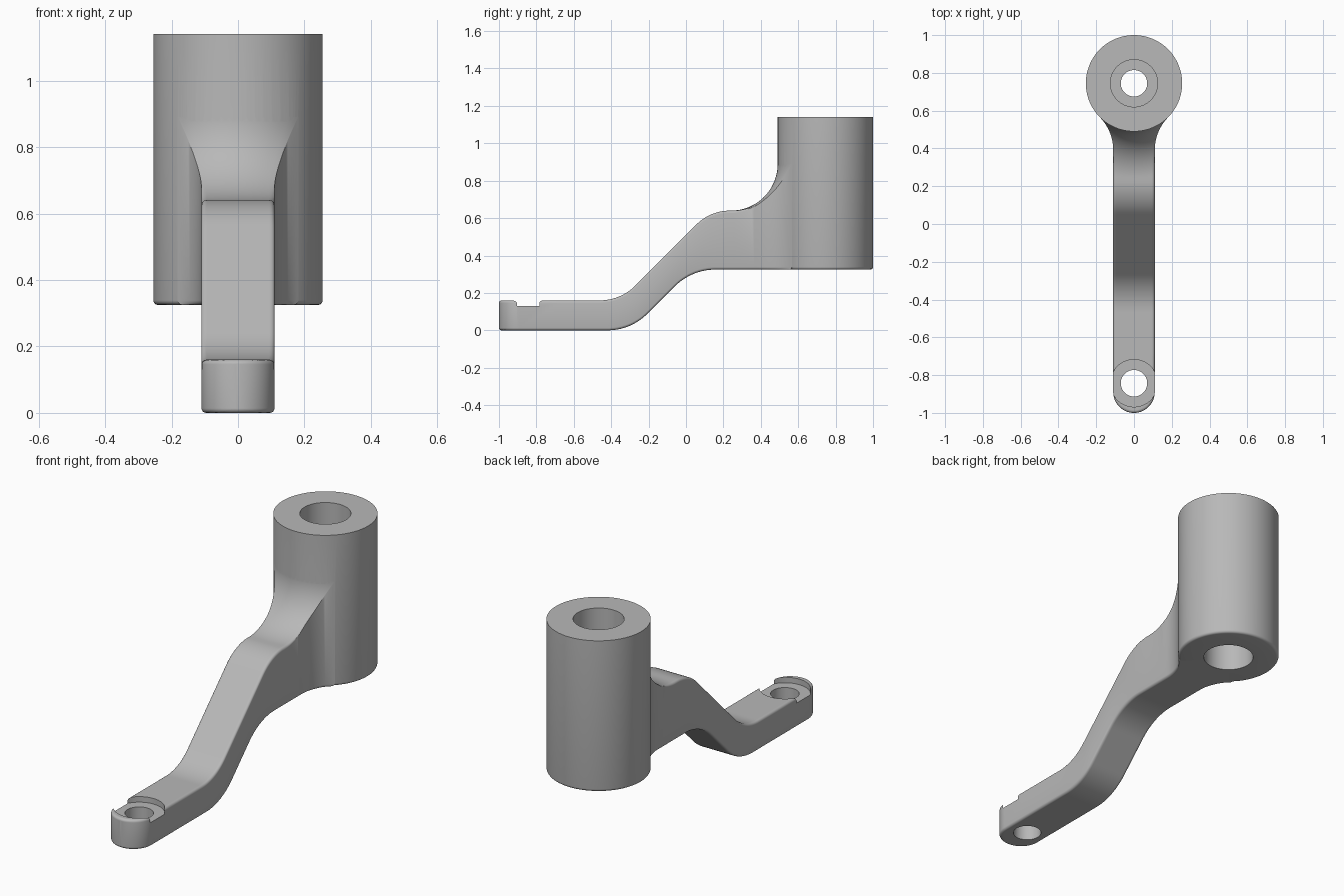
import bpy, bmesh
from math import sin, cos, sqrt, pi, tan, atan2, acos, hypot
from mathutils import Matrix

cube = bpy.data.objects.get("Cube")
if cube:
    bpy.data.objects.remove(cube, do_unlink=True)

# Main dimensions
BOSS_Y, BOSS_R, BOSS_LOW, BOSS_TOP = 0.745, 0.255, 0.325, 1.14
ARM_W, TIP_Y, EYE_Y = 0.11, -0.89, -0.843
BORE_R, HOLE_R = 0.125, 0.07
FILLET, EDGE = 0.25, 0.014
REACH = BOSS_R + FILLET

grey = bpy.data.materials.new("plain grey")
grey.use_nodes = True
COLOUR = (0.48, 0.48, 0.48, 1)
grey.diffuse_color = COLOUR
grey.node_tree.nodes["Principled BSDF"].inputs["Base Color"].default_value = COLOUR


def make_object(name, bm):
    bmesh.ops.recalc_face_normals(bm, faces=bm.faces)
    mesh = bpy.data.meshes.new(name)
    bm.to_mesh(mesh)
    bm.free()
    mesh.materials.append(grey)
    ob = bpy.data.objects.new(name, mesh)
    bpy.context.scene.collection.objects.link(ob)
    return ob


def bridge(bm, rings):
    for a, b in zip(rings, rings[1:]):
        n = len(a)
        for i in range(n):
            bm.faces.new((a[i], a[(i + 1) % n], b[(i + 1) % n], b[i]))


def lathe(name, profile, y, steps=128):
    bm = bmesh.new()
    rings = []
    for k in range(steps):
        t = 2 * pi * k / steps
        rings.append([bm.verts.new((r * cos(t), y + r * sin(t), z)) for r, z in profile])
    bridge(bm, rings + rings[:1])
    return make_object(name, bm)


def ramp(y, low, high, offset, r_low, r_high):
    """Height of a 45 degree ramp blended into two level runs."""
    y0, y1 = low - offset, high - offset
    t0, t1 = r_low * tan(pi / 8), r_high * tan(pi / 8)
    if y < y0 - t0:
        return low
    if y < y0 + t0 * sqrt(0.5):
        return low + r_low - sqrt(r_low**2 - (y - y0 + t0)**2)
    if y < y1 - t1 * sqrt(0.5):
        return y + offset
    if y < y1 + t1:
        return high - r_high + sqrt(r_high**2 - (y1 + t1 - y)**2)
    return high


def arm_top(y):
    return ramp(y, 0.16, 0.64, 0.51, 0.27, 0.25)


def arm_bottom(y):
    return ramp(y, 0, BOSS_LOW, 0.295, 0.30, 0.31)


def edge_drop(d):
    d = min(max(d, 0), EDGE)
    return EDGE - sqrt(EDGE**2 - (EDGE - d)**2)


def across(w):
    """Positions across the arm, packed closer at the rounded edges."""
    half = [w * i / 6 * 0.85 for i in range(1, 7)]
    half += [w - min(EDGE * (1 - sin(a * pi / 8)), w * 0.14 * (1 - a / 4)) for a in range(5)]
    return [-x for x in reversed(half)] + [0] + half


def flare_width(rho):
    """Half width of the arm where it spreads tangent to the boss."""
    gamma = atan2(ARM_W + FILLET, sqrt(REACH**2 - (ARM_W + FILLET)**2))
    if rho * cos(math_asin(ARM_W / rho)) > REACH * cos(gamma):
        return ARM_W
    beta = acos(min(1, (rho**2 + REACH**2 - FILLET**2) / (2 * rho * REACH)))
    return rho * sin(gamma - beta)


def math_asin(v):
    return atan2(v, sqrt(1 - v * v))


# Cranked arm: sections swept from the round tip to the boss
bm = bmesh.new()
rings = []


def add_section(xs, ys, tops, lows):
    upper = [bm.verts.new(p) for p in zip(xs, ys, tops)]
    lower = [bm.verts.new(p) for p in zip(xs, ys, lows)]
    rings.append(upper + lower[::-1])


stations = [TIP_Y - ARM_W * cos(k * pi / 64) for k in range(1, 33)]
stations += [-0.68, -0.5] + [-0.48 + 0.0115 * i for i in range(62)]
for y in stations:
    tip = y < TIP_Y
    w = sqrt(ARM_W**2 - (y - TIP_Y)**2) if tip else ARM_W
    xs = across(w)
    drops = [edge_drop(ARM_W - hypot(x, y - TIP_Y) if tip else ARM_W - abs(x)) for x in xs]
    add_section(xs, [y] * len(xs), [arm_top(y) - d for d in drops],
                [arm_bottom(y) + d for d in drops])

STEPS = 28
for k in range(STEPS + 2):
    a = min(k / STEPS, 1) * pi / 2
    rho = REACH - FILLET * sin(a)
    w = flare_width(rho)
    if k > STEPS:
        rho, w = 0.235, w * 0.235 / BOSS_R
    xs = across(w)
    ys = [BOSS_Y - sqrt(rho**2 - x * x) for x in xs]
    fade = max(0, 1 - k / 12)
    drops = [edge_drop(w - abs(x)) for x in xs]
    base = arm_top(0.3) + FILLET * (1 - cos(a))
    add_section(xs, ys, [base - d * fade for d in drops],
                [arm_bottom(y) + d for y, d in zip(ys, drops)])
bridge(bm, rings)
bm.faces.new(rings[0])
n = len(rings[-1])
for i in range(n // 2 - 1):
    r = rings[-1]
    bm.faces.new((r[i], r[i + 1], r[n - 2 - i], r[n - 1 - i]))
arm = make_object("crank_arm", bm)

# Bored boss with a narrow web inside and a rounded lower rim
rim = [(BOSS_R - EDGE + EDGE * cos(a * pi / 8), BOSS_LOW + EDGE - EDGE * sin(a * pi / 8))
       for a in range(5)]
boss = lathe("boss", [(HOLE_R, 0.65), (HOLE_R, 0.82), (BORE_R, 0.82), (BORE_R, BOSS_TOP),
                      (BOSS_R, BOSS_TOP)] + rim + [(BORE_R, BOSS_LOW), (BORE_R, 0.65)], BOSS_Y)


def cut_cylinder(name, radius, low, high):
    bm = bmesh.new()
    bmesh.ops.create_cone(bm, cap_ends=True, segments=96, radius1=radius, radius2=radius,
                          depth=high - low,
                          matrix=Matrix.Translation((0, EYE_Y, (low + high) / 2)))
    ob = make_object(name, bm)
    ob.hide_render = True
    return ob


def combine(target, other, operation):
    mod = target.modifiers.new(operation.lower(), 'BOOLEAN')
    mod.operation, mod.object, mod.solver = operation, other, 'EXACT'
    bpy.context.view_layer.objects.active = target
    bpy.ops.object.modifier_apply(modifier=mod.name)
    bpy.data.objects.remove(other, do_unlink=True)


# Eye with a shallow spot face, then join arm and boss
combine(arm, cut_cylinder("spot_face_cutter", BORE_R, 0.13, 0.3), 'DIFFERENCE')
combine(arm, cut_cylinder("eye_cutter", HOLE_R, -0.1, 0.3), 'DIFFERENCE')
combine(arm, boss, 'UNION')

bpy.ops.object.select_all(action='DESELECT')
arm.select_set(True)
bpy.context.view_layer.objects.active = arm
bpy.ops.object.shade_smooth_by_angle(angle=0.5)
